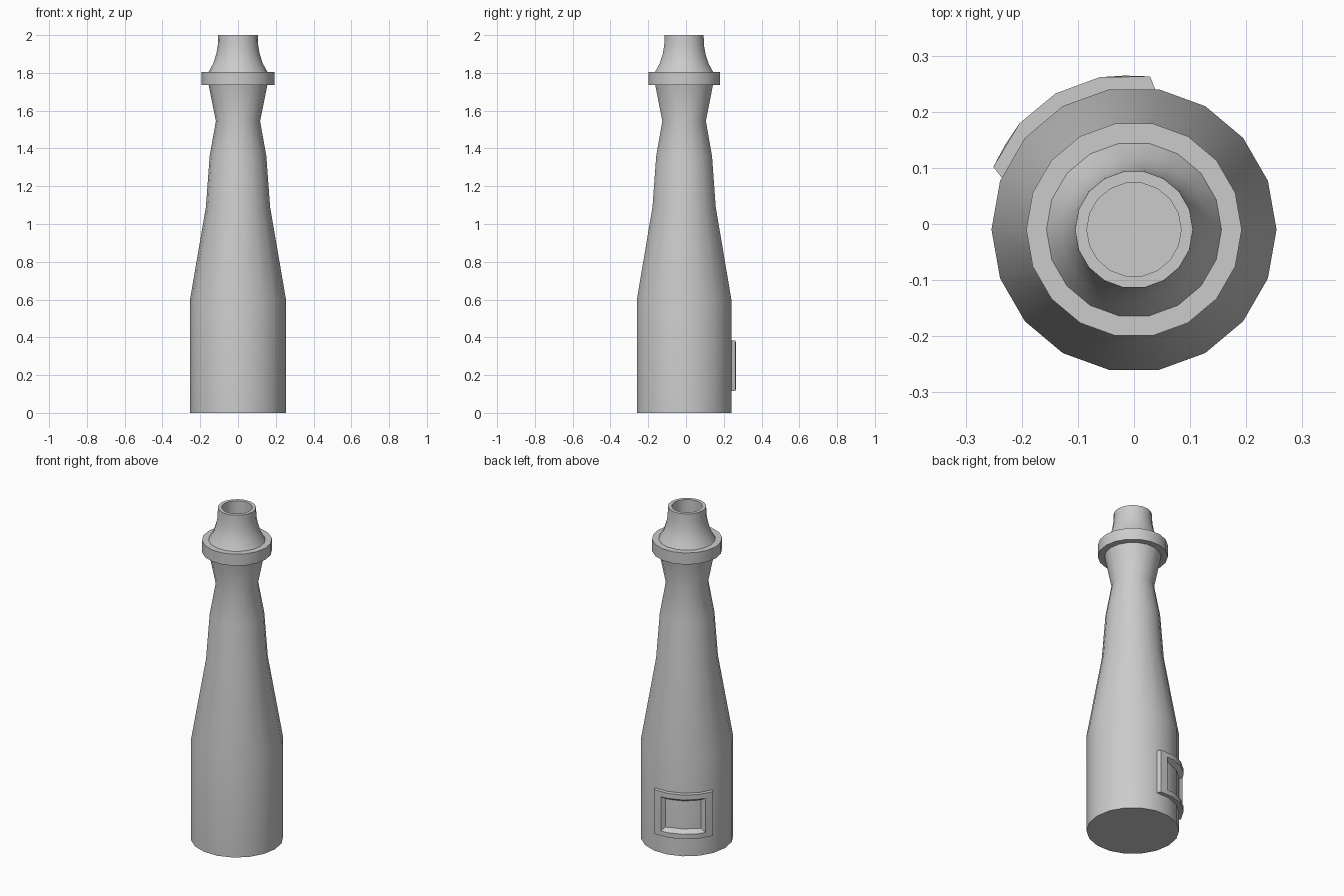
import bpy, bmesh
from math import cos, sin, radians

if "Cube" in bpy.data.objects:
    bpy.data.objects.remove(bpy.data.objects["Cube"])

SIDES = 18
CY = -0.01  # bottle axis sits slightly forward because of the rear frame


def polar(r, deg, z):
    return (r * cos(radians(deg)), CY + r * sin(radians(deg)), z)


def finish(bm, name):
    bmesh.ops.recalc_face_normals(bm, faces=bm.faces)
    mesh = bpy.data.meshes.new(name)
    bm.to_mesh(mesh)
    bm.free()
    ob = bpy.data.objects.new(name, mesh)
    bpy.context.collection.objects.link(ob)
    bpy.ops.object.select_all(action='DESELECT')
    ob.select_set(True)
    bpy.context.view_layer.objects.active = ob
    bpy.ops.object.shade_smooth_by_angle(angle=radians(30))
    return ob


def bridge(bm, loops):
    for a, b in zip(loops, loops[1:]):
        n = len(a)
        for i in range(n):
            j = (i + 1) % n
            bm.faces.new((a[i], a[j], b[j], b[i]))


# Bottle: lathed outline with collar, lip and hollow mouth
profile = [(0.254, 0), (0.254, 0.6), (0.170, 1.09), (0.150, 1.36),
           (0.117, 1.545), (0.155, 1.735), (0.192, 1.735), (0.192, 1.805),
           (0.156, 1.805), (0.131, 1.85), (0.115, 1.9), (0.107, 1.945),
           (0.105, 2.0), (0.084, 2.0), (0.084, 1.8)]
bm = bmesh.new()
rings = [[bm.verts.new(polar(r, 360 * i / SIDES, z)) for i in range(SIDES)]
         for r, z in profile]
bridge(bm, rings)
bm.faces.new(rings[0])
bm.faces.new(rings[-1])
finish(bm, "bottle")

# Label frame: raised curved border wrapped on the back left
# each row: end angle, end radius, mid angle, mid radius, centre radius, z low, z high
rows = [(39, 0.250, 19, 0.249, 0.249, 0.115, 0.382),
        (36, 0.2745, 17.2, 0.2785, 0.280, 0.115, 0.382),
        (26.5, 0.275, 17.2, 0.2785, 0.280, 0.145, 0.352),
        (22, 0.248, 15, 0.248, 0.250, 0.168, 0.332)]
bm = bmesh.new()
loops = []
for ea, er, ma, mr, cr, z0, z1 in rows:
    arc = [(-ea, er), (-ma, mr), (0, cr), (ma, mr), (ea, er)]
    pts = [polar(r, 120 + a, z0) for a, r in arc]
    pts += [polar(r, 120 + a, z1) for a, r in reversed(arc)]
    loops.append([bm.verts.new(p) for p in pts])
bridge(bm, loops + [loops[0]])
finish(bm, "label_frame")
